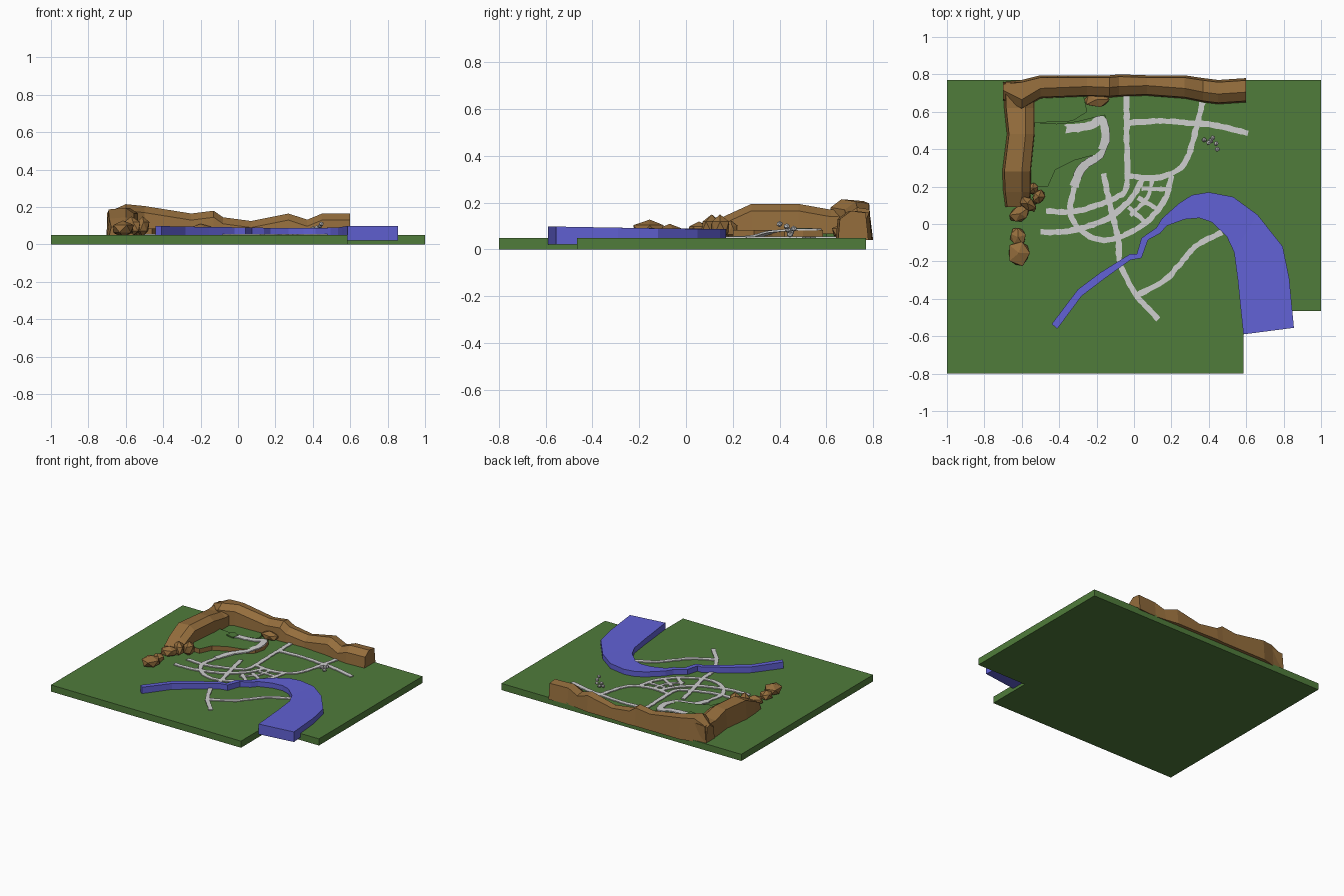
import bpy, bmesh, math, random
from mathutils import Vector

if "Cube" in bpy.data.objects:
    bpy.data.objects.remove(bpy.data.objects["Cube"])

random.seed(4)
GROUND = 0.05


def material(name, rgb):
    m = bpy.data.materials.new(name)
    m.diffuse_color = (*rgb, 1)
    m.use_nodes = True
    m.node_tree.nodes["Principled BSDF"].inputs["Base Color"].default_value = m.diffuse_color
    return m


GREEN = material("grass_green", (0.08, 0.2, 0.043))
BROWN = material("earth_brown", (0.30, 0.155, 0.046))
BLUE = material("water_blue", (0.12, 0.12, 0.66))
GREY = material("road_grey", (0.62, 0.62, 0.62))


def finish(name, bm, *mats):
    bmesh.ops.recalc_face_normals(bm, faces=bm.faces)
    me = bpy.data.meshes.new(name)
    bm.to_mesh(me)
    bm.free()
    for m in mats:
        me.materials.append(m)
    ob = bpy.data.objects.new(name, me)
    bpy.context.collection.objects.link(ob)
    return ob


def loft(name, sections, mat):
    """Join closed cross-sections into a capped solid."""
    bm = bmesh.new()
    rings = [[bm.verts.new(p) for p in s] for s in sections]
    for a, b in zip(rings, rings[1:]):
        n = len(a)
        for i in range(n):
            bm.faces.new((a[i], a[(i + 1) % n], b[(i + 1) % n], b[i]))
    bm.faces.new(rings[0])
    bm.faces.new(rings[-1][::-1])
    return finish(name, bm, mat)


def prism(name, outline, z0, z1, top, side):
    """Extruded outline; upward faces take the first material."""
    bm = bmesh.new()
    f = bm.faces.new([bm.verts.new((x, y, z0)) for x, y in outline])
    r = bmesh.ops.extrude_face_region(bm, geom=[f])
    for v in r["geom"]:
        if isinstance(v, bmesh.types.BMVert):
            v.co.z = z1
    bmesh.ops.recalc_face_normals(bm, faces=bm.faces)
    for f in bm.faces:
        f.material_index = 0 if f.normal.z > 0.5 else 1
    return finish(name, bm, top, side)


def smooth_path(pts, step=0.02):
    """Catmull-Rom samples through 3D points."""
    p = [Vector(q) for q in pts]
    p = [2 * p[0] - p[1]] + p + [2 * p[-1] - p[-2]]
    out = []
    for a, b, c, d in zip(p, p[1:], p[2:], p[3:]):
        n = max(1, round((c - b).length / step))
        for i in range(n):
            t = i / n
            out.append(0.5 * (2 * b + (c - a) * t + (2 * a - 5 * b + 4 * c - d) * t * t
                              + (3 * b - a - 3 * c + d) * t ** 3))
    return out + [p[-2]]


def road(name, pts, width=0.03):
    """Thin strip with slightly ragged edges; points are (x, y) or (x, y, z)."""
    path = smooth_path([(*q, GROUND)[:3] for q in pts])
    sections = []
    for i, c in enumerate(path):
        t = path[min(i + 1, len(path) - 1)] - path[max(i - 1, 0)]
        s = Vector((-t.y, t.x, 0)).normalized()
        l = c + s * (width / 2 + random.uniform(-0.003, 0.003))
        r = c - s * (width / 2 + random.uniform(-0.003, 0.003))
        up, dn = Vector((0, 0, 0.006)), Vector((0, 0, -0.003))
        sections.append([l + dn, l + up, r + up, r + dn])
    loft(name, sections, GREY)


def rock(name, x, y, rx, ry, top, mat=BROWN, base=GROUND - 0.01, turn=0.0):
    """Faceted boulder: jittered low sphere with a flattened base."""
    bm = bmesh.new()
    bmesh.ops.create_icosphere(bm, subdivisions=1, radius=1)
    for v in bm.verts:
        k = random.uniform(0.88, 1.12)
        a, b = v.co.x * rx * k, v.co.y * ry * k
        v.co = (x + a * math.cos(turn) - b * math.sin(turn),
                y + a * math.sin(turn) + b * math.cos(turn),
                base + (top - base) * (v.co.z + 1) / 2)
    finish(name, bm, mat)


# Base board with a notched front corner
prism("ground", [(-1, -0.8), (0.585, -0.8), (0.585, -0.465), (1, -0.465),
                 (1, 0.77), (-1, 0.77)], 0, GROUND, GREEN, GREEN)

# River: pairs of opposite bank points
banks = [(-.44, -.535, -.41, -.56), (-.30, -.35, -.28, -.385), (-.18, -.26, -.155, -.29),
         (-.02, -.16, -.02, -.193), (.015, -.16, .04, -.182), (.04, -.075, .075, -.085),
         (.12, -.02, .14, -.05), (.15, .03, .175, -.01), (.24, .11, .27, .025),
         (.31, .155, .35, .032), (.40, .17, .415, .01), (.53, .145, .495, -.065),
         (.66, .05, .535, -.15), (.795, -.12, .555, -.3), (.83, -.29, .567, -.42),
         (.855, -.555, .585, -.59)]
loft("river", [[(a, b, .022), (a, b, .088 - .018 * min(0, b)), (c, d, .088 - .018 * min(0, d)),
                (c, d, .022)] for a, b, c, d in banks], BLUE)

# Back ridge: x, front y, back y, crest height
back = [(-.70, .66, .76, .17), (-.60, .61, .77, .215), (-.50, .67, .795, .205),
        (-.25, .68, .795, .165), (-.13, .675, .795, .18), (-.08, .68, .80, .145),
        (.07, .685, .795, .125), (.27, .67, .795, .165), (.37, .65, .78, .132),
        (.45, .64, .77, .165), (.60, .65, .78, .165)]
loft("back_ridge", [[(x, f, .04), (x, f + .008, z - .035), (x, f + .055, z),
                     (x, b - .012, z - .008), (x, b, .04)] for x, f, b, z in back], BROWN)

# Left ridge: y, outer x, inner x, crest height
left = [(.09, -.69, -.56, .10), (.17, -.70, -.55, .145), (.28, -.705, -.55, .195),
        (.48, -.68, -.53, .195), (.62, -.695, -.53, .17), (.76, -.70, -.53, .18)]
loft("left_ridge", [[(i, y, .04), (i - .005, y, z - .03), (i - .05, y, z),
                     (o + .012, y, z - .008), (o, y, .04)] for y, o, i, z in left], BROWN)

# Boulders trailing off the left ridge, and a spur of the back ridge
for i, r in enumerate([(-.615, -.155, .065, .075, .128), (-.62, -.07, .045, .055, .11),
                       (-.61, .055, .065, .045, .12), (-.57, .11, .035, .06, .15),
                       (-.51, .145, .045, .035, .15), (-.54, .19, .035, .035, .125)]):
    rock(f"boulder_{i + 1}", *r, turn=0.3 * i)
rock("ridge_spur", -.2, .665, .07, .045, .11)

# Plateau with earth cliffs and a lower grassy terrace behind
prism("plateau", [(-.56, .2), (-.46, .2), (-.42, .29), (-.32, .34), (-.21, .37), (-.15, .42),
                  (-.13, .5), (-.155, .585), (-.2, .575), (-.3, .55), (-.4, .535), (-.56, .545)],
      .04, .084, GREEN, BROWN)
prism("terrace", [(-.56, .54), (-.33, .55), (-.25, .6), (-.27, .69), (-.56, .69)],
      .04, .068, GREEN, GREEN)
prism("terrace_step", [(-.43, .48), (-.37, .47), (-.36, .52), (-.4, .54), (-.43, .53)],
      .08, .092, GREEN, GREEN)

# Roads
road("plateau_road", [(-.37, .51, .084), (-.3, .515, .084), (-.22, .53, .084), (-.175, .56, .084),
                      (-.15, .48, .084), (-.185, .37, .075), (-.28, .3, .056), (-.32, .2)], .046)
road("north_road", [(-.04, .69), (-.04, .45), (-.04, .2), (-.1, .14), (-.2, .1),
                    (-.33, .065), (-.47, .07)])
road("east_road", [(-.04, .54), (.12, .55), (.3, .54), (.45, .525), (.61, .485)])
road("northeast_road", [(.365, .65), (.33, .5), (.28, .34), (.2, .27), (.1, .245), (-.04, .26)])
road("inner_ring", [(-.5, -.043), (-.37, -.04), (-.26, -.016), (-.14, .03), (-.02, .13), (.05, .245)])
road("outer_ring", [(.2, .26), (.165, .13), (.06, .005), (-.075, -.07), (-.2, -.082), (-.3, -.02),
                    (-.34, .07), (-.32, .2)])
road("middle_ring", [(.1, .245), (.07, .14), (-.02, .045)], .022)
for i, (a, b) in enumerate([((.04, .19), (.185, .185)), ((.02, .14), (.135, .075)),
                            ((-.03, .09), (.06, .01))]):
    road(f"ring_link_{i + 1}", [a, b], .024)
road("south_road", [(-.165, .27), (-.13, .11), (-.085, -.08), (-.075, -.21), (.01, -.375),
                    (.13, -.51)])
road("riverside_road", [(.02, -.38), (.165, -.3), (.24, -.22), (.33, -.12), (.47, -.043)])

# Small cluster of grey stones beside the east road
for i, (x, y, z) in enumerate([(.375, .45, .075), (.40, .435, .085), (.42, .46, .09),
                               (.44, .43, .1), (.445, .4, .11), (.41, .445, .065)]):
    rock(f"grey_stone_{i + 1}", x, y, .014, .014, z + .012, GREY, z - .014)
